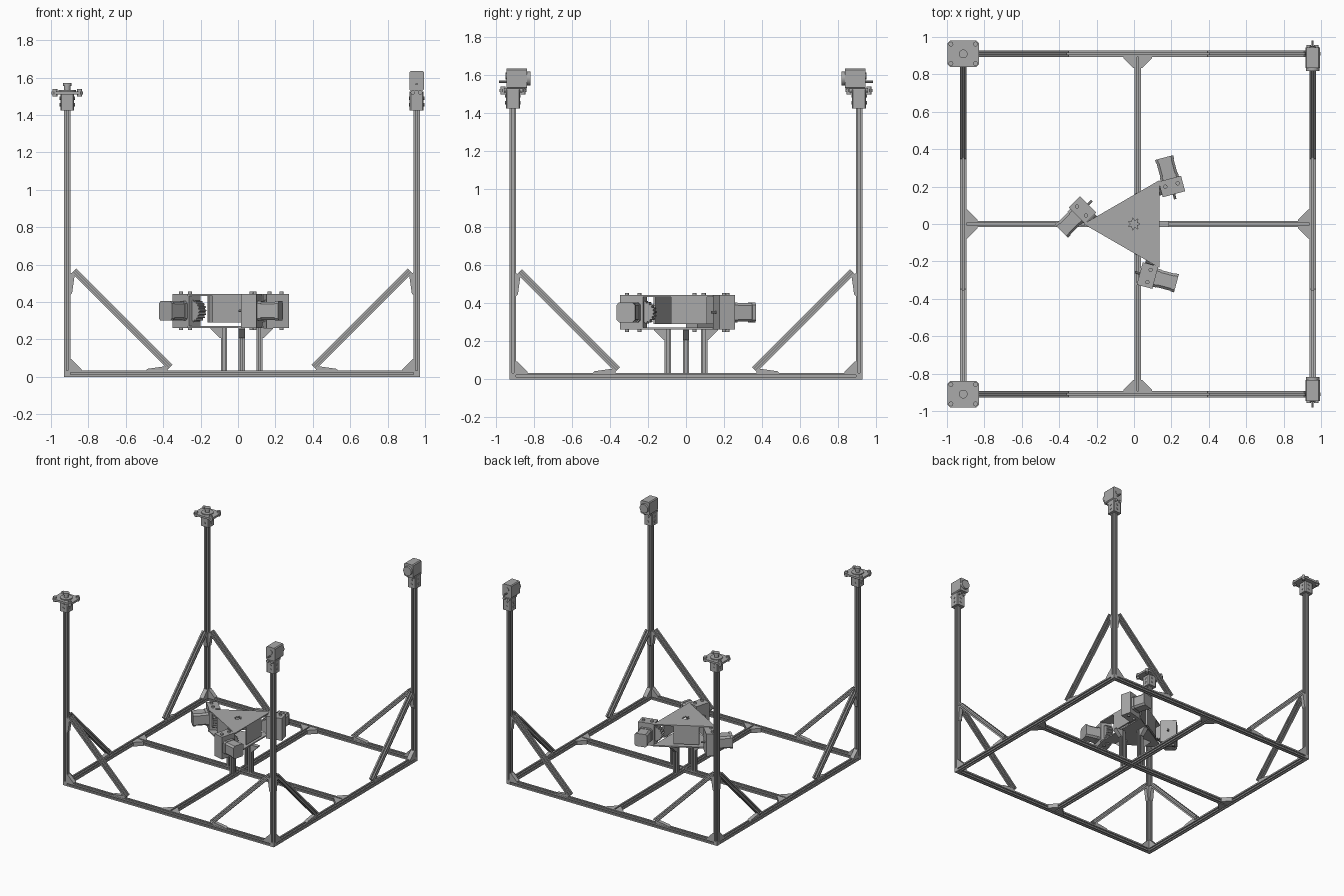
import bpy, bmesh
from math import pi, sin, cos, radians
from mathutils import Matrix, Vector

if "Cube" in bpy.data.objects:
    bpy.data.objects.remove(bpy.data.objects["Cube"])

grey = bpy.data.materials.new("machine_grey")
grey.use_nodes = True
grey.diffuse_color = (0.4, 0.4, 0.4, 1)
grey.node_tree.nodes["Principled BSDF"].inputs["Base Color"].default_value = (0.4, 0.4, 0.4, 1)

X, Y, Z = Vector((1, 0, 0)), Vector((0, 1, 0)), Vector((0, 0, 1))
HALF = 0.017                 # half width of a rail
LEFT, RIGHT, SIDE = -0.913, 0.955, 0.91
MID = 0.02


def frame(origin, x_axis, z_axis):
    """Matrix with the given origin, local x and local z."""
    x, z = Vector(x_axis).normalized(), Vector(z_axis).normalized()
    m = Matrix((x, z.cross(x), z)).transposed().to_4x4()
    m.translation = Vector(origin)
    return m


def add(name, bm, matrix=Matrix()):
    bmesh.ops.recalc_face_normals(bm, faces=bm.faces)
    mesh = bpy.data.meshes.new(name)
    bm.to_mesh(mesh)
    bm.free()
    mesh.materials.append(grey)
    ob = bpy.data.objects.new(name, mesh)
    ob.matrix_world = matrix
    bpy.context.collection.objects.link(ob)
    return ob


def prism(name, points, depth, matrix=Matrix(), start=0.0):
    """Extrude a flat outline along local z."""
    bm = bmesh.new()
    face = bm.faces.new([bm.verts.new((p[0], p[1], start)) for p in points])
    top = bmesh.ops.extrude_face_region(bm, geom=[face])["geom"]
    bmesh.ops.translate(bm, vec=(0, 0, depth), verts=[v for v in top if isinstance(v, bmesh.types.BMVert)])
    return add(name, bm, matrix)


def octagon(w, h, c):
    """Rectangle with cut corners."""
    return [(w, c - h), (w, h - c), (w - c, h), (c - w, h), (-w, h - c), (-w, c - h), (c - w, -h), (w - c, -h)]


def ring(r, n=20):
    return [(r * cos(2 * pi * i / n), r * sin(2 * pi * i / n)) for i in range(n)]


def rod(name, r, a, b, n=20):
    a, b = Vector(a), Vector(b)
    d = (b - a).normalized()
    side = X if abs(d.x) < 0.8 else Y
    side = (side - d * side.dot(d)).normalized()
    return prism(name, ring(r, n), (b - a).length, frame(a, side, d))


def box(name, lo, hi, matrix=Matrix()):
    pts = [(lo[0], lo[1]), (hi[0], lo[1]), (hi[0], hi[1]), (lo[0], hi[1])]
    return prism(name, pts, hi[2] - lo[2], matrix, lo[2])


# Slotted rail cross-section
S, D = 0.005, 0.010
quarter = [(HALF, -HALF), (HALF, -S), (HALF - D, -S), (HALF - D, S), (HALF, S)]
RAIL = []
for x, y in quarter:
    RAIL.append((x, y))
for turn in range(3):
    RAIL += [(-y, x) for x, y in RAIL[-5:]]


def rail(name, a, b, side):
    a, b = Vector(a), Vector(b)
    return prism(name, RAIL, (b - a).length, frame(a, side, b - a))


def gusset(name, corner, u, v, size=0.06, width=0.034):
    """Triangular bracket spanning directions u and v from a corner."""
    n = u.cross(v)
    t = 0.006
    prism(name, [(0, 0), (size, 0), (size, t), (t, size), (0, size)], width,
          frame(Vector(corner) - n * width / 2, u, n))


# Base frame
for s, tag in ((-1, "front"), (1, "back")):
    rail(tag + "_base_rail", (LEFT + HALF, s * SIDE, HALF), (RIGHT - HALF, s * SIDE, HALF), Y)
    rail(tag + "_middle_rail", (MID, s * HALF, HALF), (MID, s * (SIDE - HALF), HALF), X)
    for d in (-1, 1):
        gusset(tag + "_middle_gusset", (MID + d * HALF, s * (SIDE - HALF), HALF), X * d, Y * -s)
for x, d, tag in ((LEFT, 1, "right"), (RIGHT, -1, "left")):
    rail(tag + "_base_rail", (x, HALF - SIDE, HALF), (x, SIDE - HALF, HALF), X)
    for s in (-1, 1):
        gusset(tag + "_middle_gusset", (x + d * HALF, s * HALF, HALF), X * d, Y * s)
rail("cross_rail", (LEFT + HALF, 0, HALF), (RIGHT - HALF, 0, HALF), Y)

# Corners: posts, gussets and diagonal braces
NEAR, FAR = 0.035, 0.55
WEDGE = [(0.42, HALF), (0.54, HALF), (0.53, 0.04), (0.43, 0.026)]
for x, d in ((LEFT, 1), (RIGHT, -1)):
    for s in (-1, 1):
        y = s * SIDE
        base = Vector((x, y, HALF))
        box("corner_block", (x - HALF, y - HALF, 0), (x + HALF, y + HALF, 2 * HALF))
        rail("post", (x, y, 2 * HALF), (x, y, 1.44), X)
        for u in (X * d, Y * -s):
            n = u.cross(Z)
            gusset("corner_gusset", base + (u + Z) * HALF, u, Z)
            rail("diagonal_brace", base + u * NEAR + Z * FAR, base + u * FAR + Z * NEAR, n)
            at = frame(base - n * 0.015, u, n)
            prism("brace_foot", WEDGE, 0.03, at)
            prism("brace_head", [(b, a) for a, b in WEDGE], 0.03, at)

# Post heads
for x in (LEFT, RIGHT):
    for s in (-1, 1):
        y = s * SIDE
        here = Matrix.Translation((x, y, 0))
        prism("post_socket", octagon(0.037, 0.037, 0.006), 0.1, here, 1.425)
        for z in (1.455, 1.49):
            for u in (X, Y):
                c = Vector((x, y, z))
                rod("socket_bolt", 0.009, c - u * 0.041, c + u * 0.041, 12)
        if x == LEFT:
            # Flanged pulley mount
            prism("flange", octagon(0.085, 0.07, 0.014), 0.016, here, 1.51)
            for r, lo, hi in ((0.046, 1.526, 1.533), (0.017, 1.53, 1.56), (0.023, 1.555, 1.57)):
                prism("pulley_hub", ring(r), hi - lo, here, lo)
            for i in (-1, 1):
                for j in (-1, 1):
                    c = Vector((x + i * 0.066, y + j * 0.052, 1.498))
                    rod("flange_screw", 0.013, c, c + Z * 0.042, 12)
        else:
            # Turned pulley head
            at = frame((x, s * 0.835, 1.582), X, Y * s)
            prism("head_block", octagon(0.039, 0.053, 0.007), 0.11, at)
            prism("head_drum", ring(0.036), 0.02, at, -0.018)
            rod("head_shaft", 0.006, (x, s * 0.94, 1.565), (x, s * 0.982, 1.565), 10)
            rod("head_boss", 0.018, (x, s * 0.94, 1.595), (x, s * 0.949, 1.595))
            for i in (-1, 1):
                rod("head_bolt", 0.012, (x + i * 0.02, s * 0.86, 1.52), (x + i * 0.02, s * 0.957, 1.52), 12)

# Central pedestal
LOW, HIGH, ARM = 0.262, 0.443, 0.27
for u in (X, -X, Y, -Y):
    foot = Vector((MID, 0, 2 * HALF)) + u * 0.095
    rail("pedestal_leg", foot, foot + Z * (LOW - 2 * HALF), u)
    gusset("pedestal_gusset", Vector((foot.x, foot.y, LOW)) + u * HALF, u, -Z, 0.055)

# Triangular plates with a star opening in the middle
tri = [(ARM * cos(radians(a)), ARM * sin(radians(a))) for a in (60, 180, 300)]
prism("lower_plate", tri, 0.01, start=LOW)
upper = prism("upper_plate", tri, 0.01, start=HIGH - 0.01)
star = [(r * cos(pi * i / 7), r * sin(pi * i / 7)) for i in range(14) for r in ((0.034, 0.017)[i % 2],)]
cutter = prism("star_cutter", star, 0.1, start=HIGH - 0.05)
cutter.hide_render = True
cutter.hide_viewport = True
cut = upper.modifiers.new("star_hole", "BOOLEAN")
cut.operation, cut.object, cut.solver = "DIFFERENCE", cutter, "EXACT"

# Three winch units around the centre
for k in range(3):
    turn = Matrix.Rotation(radians(120 * k), 4, "Z")
    box("side_wall", (0.122, -0.08, 0.29), (0.135, 0.11, HIGH - 0.01), turn)
    # Local x points along the motor, local z up
    unit = turn @ frame((-0.275, 0.075, 0), (-1, -1, 0), Z)
    box("winch_housing", (-0.043, -0.062, LOW), (0.043, 0.062, HIGH), unit)
    axle = unit @ frame((0, 0, 0.352), Y, X)
    prism("motor_body", octagon(0.047, 0.049, 0.013), 0.115, axle, 0.043)
    prism("motor_cap", octagon(0.05, 0.052, 0.013), 0.02, axle, 0.043)
    prism("motor_end", octagon(0.05, 0.052, 0.013), 0.02, axle, 0.14)
    prism("winch_shaft", ring(0.007, 10), 0.03, axle, -0.07)
    # Toothed spool beneath the plate
    teeth = [(r * cos(pi * i / 36), r * sin(pi * i / 36))
             for i in range(72) for r in ((0.06, 0.06, 0.052, 0.052)[i % 4],)]
    prism("spool", teeth, 0.05, unit @ frame((0, 0.06, 0.352), Y, X), -0.03)
    for y in (-0.034, 0.034):
        prism("housing_screw", ring(0.011, 12), HIGH - LOW + 0.024, unit @ Matrix.Translation((0.008, y, 0)), LOW - 0.012)
